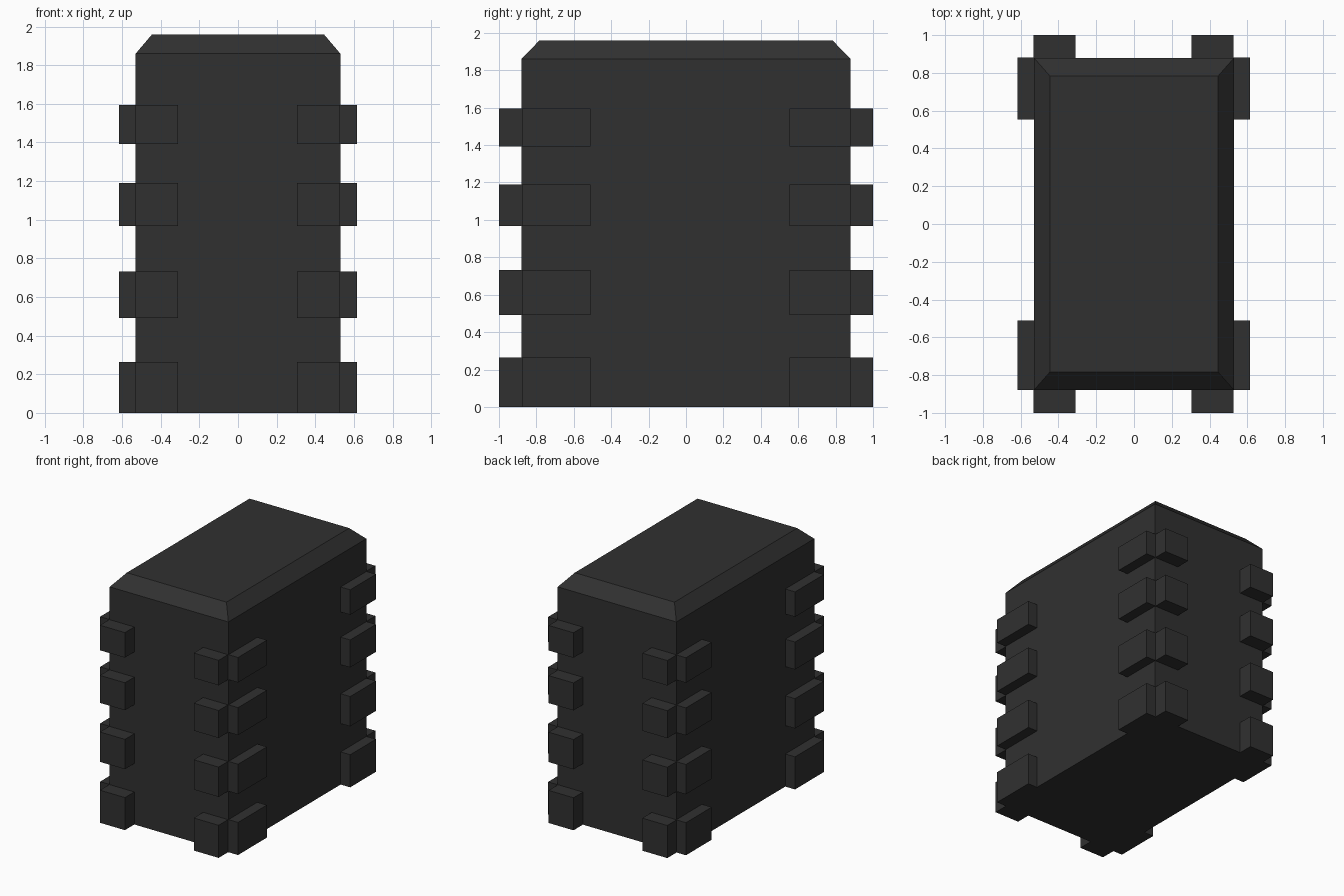
import bpy, bmesh

if "Cube" in bpy.data.objects:
    bpy.data.objects.remove(bpy.data.objects["Cube"])

mat = bpy.data.materials.new("dark_stone")
mat.diffuse_color = (0.03, 0.03, 0.03, 1)
mat.use_nodes = True
mat.node_tree.nodes["Principled BSDF"].inputs["Base Color"].default_value = mat.diffuse_color


def finish(name, bm):
    bmesh.ops.recalc_face_normals(bm, faces=bm.faces)
    mesh = bpy.data.meshes.new(name)
    bm.to_mesh(mesh)
    bm.free()
    mesh.materials.append(mat)
    obj = bpy.data.objects.new(name, mesh)
    bpy.context.collection.objects.link(obj)


def box(name, x, y, z):
    bm = bmesh.new()
    bmesh.ops.create_cube(bm, size=1)
    for v in bm.verts:
        v.co = [r[0] if c < 0 else r[1] for c, r in zip(v.co, (x, y, z))]
    finish(name, bm)


# Main block: stacked rectangles give straight walls and a bevelled top
bm = bmesh.new()
rings = []
for hx, hy, z in ((0.53, 0.88, 0), (0.53, 0.88, 1.86), (0.445, 0.783, 1.96)):
    rings.append([bm.verts.new((sx * hx, sy * hy, z))
                  for sx, sy in ((-1, -1), (1, -1), (1, 1), (-1, 1))])
for low, high in zip(rings, rings[1:]):
    for i in range(4):
        j = (i + 1) % 4
        bm.faces.new((low[i], low[j], high[j], high[i]))
bm.faces.new(rings[0])
bm.faces.new(rings[-1])
finish("tower_body", bm)

# Corner quoins: four courses, shorter toward the top, wrapping each corner
courses = ((0, 0.263), (0.492, 0.733), (0.968, 1.19), (1.393, 1.595))
for n, z in enumerate(courses, 1):
    for side, x_range in (("left", (-0.533, -0.31)), ("right", (0.305, 0.527))):
        box(f"front_{side}_quoin_{n}", x_range, (-1.0, -0.87), z)
        box(f"back_{side}_quoin_{n}", x_range, (0.87, 1.0), z)
    for end, y_range in (("front", (-0.878, -0.51)), ("back", (0.553, 0.882))):
        box(f"left_{end}_quoin_{n}", (-0.617, -0.52), y_range, z)
        box(f"right_{end}_quoin_{n}", (0.52, 0.615), y_range, z)
